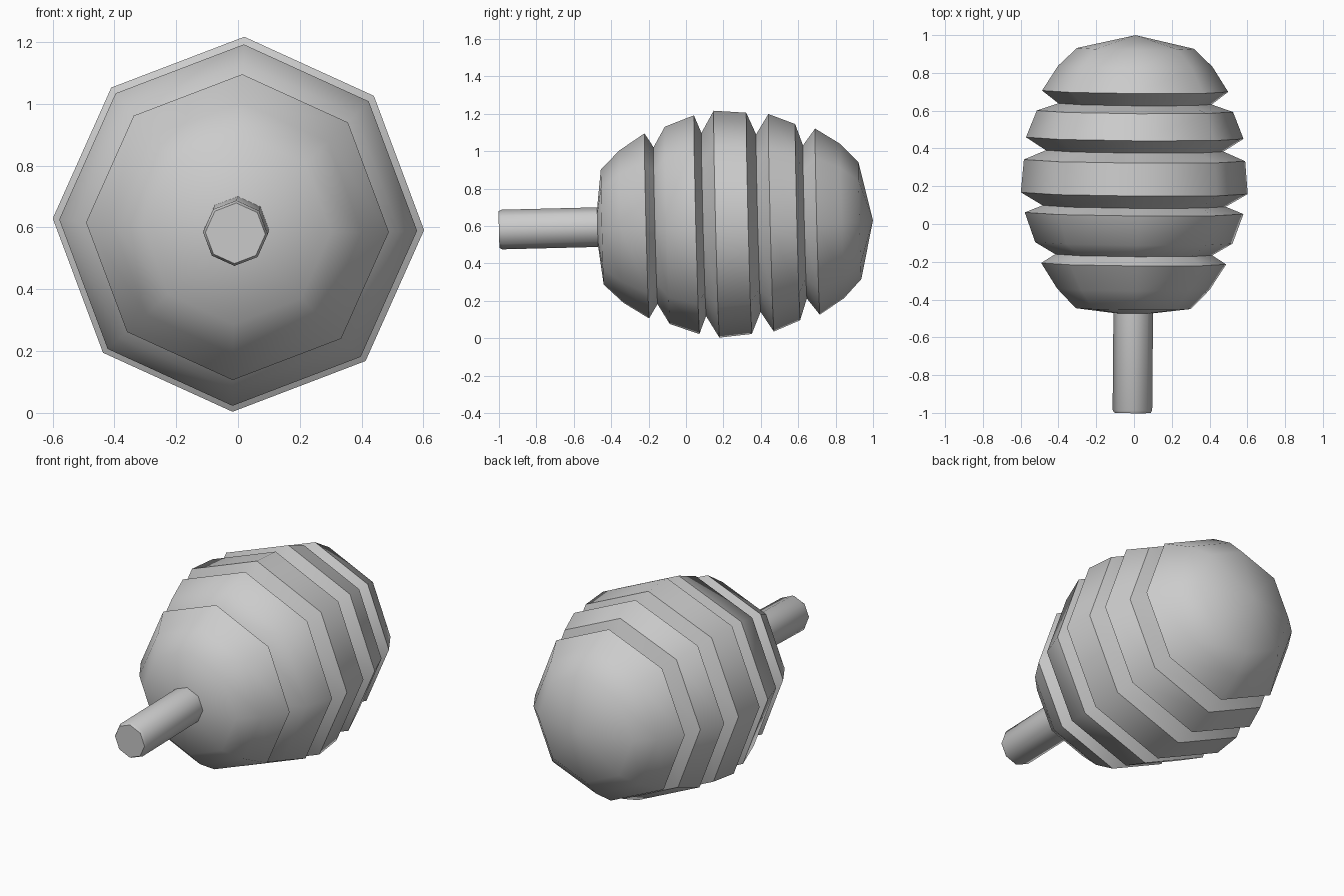
import bpy, bmesh, math
from mathutils import Matrix

if "Cube" in bpy.data.objects:
    bpy.data.objects.remove(bpy.data.objects["Cube"])

SIDES = 8
# slight roll, pitch and yaw of the whole object; local axis z runs toward +y
POSE = (Matrix.Translation((0, 0, 0.606)) @ Matrix.Rotation(-0.0085, 4, 'Z')
        @ Matrix.Rotation(0.025, 4, 'X') @ Matrix.Rotation(math.radians(1.8), 4, 'Y')
        @ Matrix.Rotation(-math.pi / 2, 4, 'X'))


def lathe(name, profile, angle):
    """Revolve (position, radius) pairs; radius 0 closes to a point."""
    bm = bmesh.new()
    rings = []
    for s, r in profile:
        if r == 0:
            rings.append([bm.verts.new((0, 0, s))] * SIDES)
        else:
            rings.append([bm.verts.new((r * 0.99 * math.cos(2 * math.pi * i / SIDES),
                                        r * math.sin(2 * math.pi * i / SIDES), s))
                          for i in range(SIDES)])
    for a, b in zip(rings, rings[1:]):
        for i in range(SIDES):
            j = (i + 1) % SIDES
            bm.faces.new(list(dict.fromkeys((a[i], a[j], b[j], b[i]))))
    bmesh.ops.transform(bm, matrix=POSE, verts=bm.verts)
    bmesh.ops.recalc_face_normals(bm, faces=bm.faces)
    mesh = bpy.data.meshes.new(name)
    bm.to_mesh(mesh)
    bm.free()
    ob = bpy.data.objects.new(name, mesh)
    bpy.context.collection.objects.link(ob)
    bpy.ops.object.select_all(action='DESELECT')
    ob.select_set(True)
    bpy.context.view_layer.objects.active = ob
    bpy.ops.object.shade_smooth_by_angle(angle=math.radians(angle))
    return ob


# ribbed egg-shaped head
lathe("ribbed_head", [
    (-0.485, 0), (-0.448, 0.308), (-0.345, 0.408), (-0.21, 0.495),
    (-0.163, 0.42), (-0.1, 0.528), (0.057, 0.585), (0.095, 0.49),
    (0.163, 0.607), (0.337, 0.592), (0.387, 0.475), (0.455, 0.582),
    (0.597, 0.525), (0.636, 0.41), (0.703, 0.498), (0.835, 0.413),
    (0.93, 0.313), (1.0, 0)], 46)

# round stick handle with a small chamfer at its end
lathe("handle", [(-1.0, 0), (-1.0, 0.098), (-0.985, 0.106), (-0.42, 0.106), (-0.42, 0)], 46)
